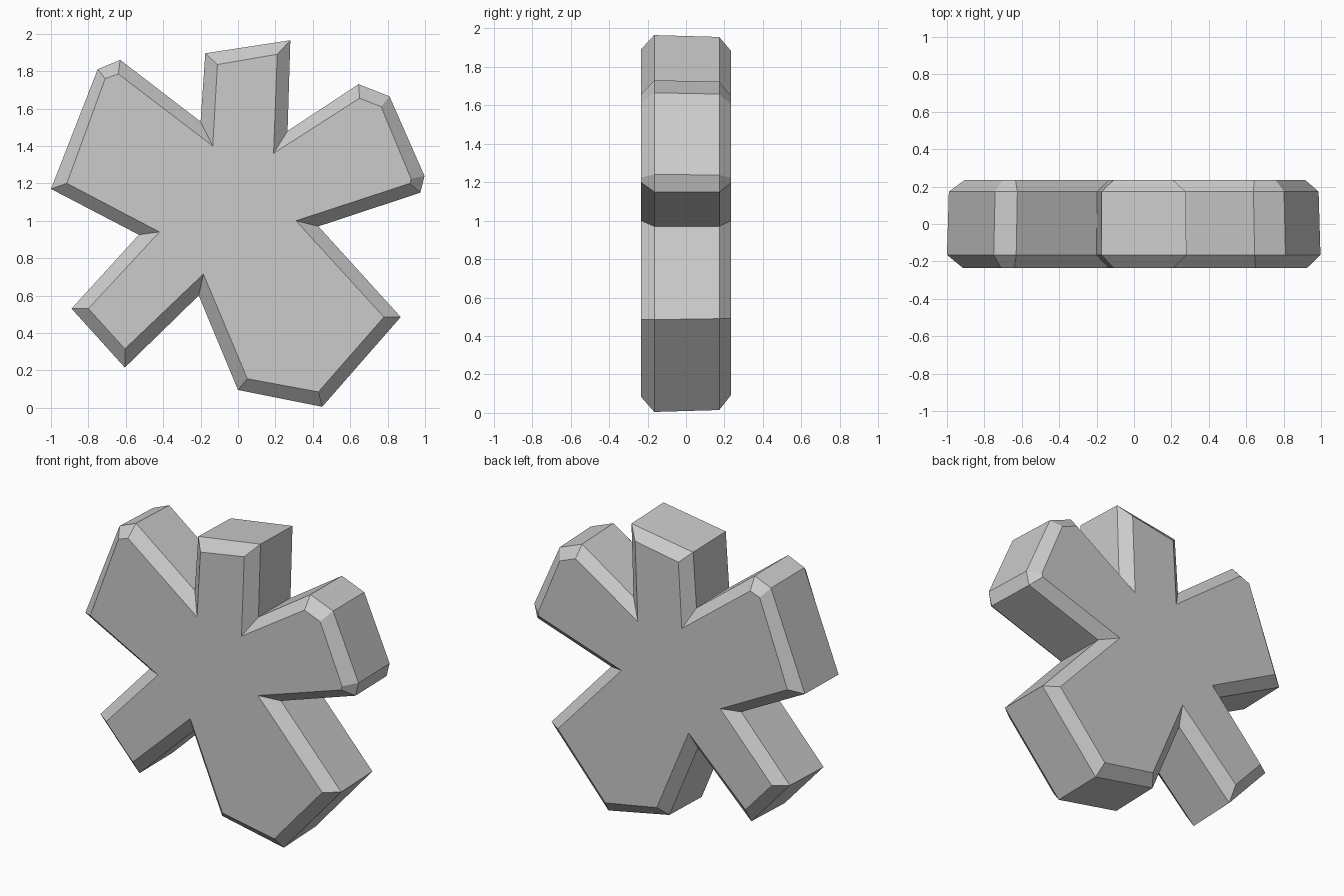
import bpy
import bmesh

cube = bpy.data.objects.get("Cube")
if cube:
    bpy.data.objects.remove(cube)

# Silhouette corners (x, z): rim, and the matching corners of the flat faces
RIM = [(-.75, 1.81), (-.63, 1.86), (-.2, 1.53), (-.175, 1.895), (.28, 1.965),
       (.265, 1.48), (.645, 1.73), (.81, 1.665), (.997, 1.24), (.975, 1.15),
       (.43, .97), (.87, .485), (.45, .005), (0, .095), (-.21, .6),
       (-.605, .215), (-.89, .53), (-.53, .925), (-1, 1.17)]
FACE = [(-.71, 1.76), (-.64, 1.785), (-.135, 1.4), (-.11, 1.835), (.21, 1.89),
        (.19, 1.36), (.65, 1.655), (.765, 1.61), (.925, 1.225), (.92, 1.2),
        (.31, 1), (.78, .485), (.43, .085), (.05, .155), (-.185, .715),
        (-.605, .315), (-.8, .53), (-.42, .94), (-.915, 1.2)]

# Plain grey material
grey = bpy.data.materials.new("light_grey")
grey.use_nodes = True
colour = (0.6, 0.6, 0.6, 1)
grey.diffuse_color = colour
grey.node_tree.nodes["Principled BSDF"].inputs["Base Color"].default_value = colour

bm = bmesh.new()


def ring(points, y, scale=1):
    """One closed loop of corners at depth y, scaled about the middle."""
    return [bm.verts.new((x * scale, y, 1 + (z - 1) * scale)) for x, z in points]


# Front face, front rim, back rim, back face (the back tapers slightly)
rings = [ring(FACE, -.235), ring(RIM, -.165),
         ring(RIM, .173, .99), ring(FACE, .235, .99)]
n = len(RIM)
for a, b in zip(rings, rings[1:]):
    for i in range(n):
        j = (i + 1) % n
        bm.faces.new((a[i], a[j], b[j], b[i]))
bm.faces.new(rings[0])
bm.faces.new(rings[-1])
bmesh.ops.recalc_face_normals(bm, faces=bm.faces)

mesh = bpy.data.meshes.new("bevelled_splat")
bm.to_mesh(mesh)
bm.free()
mesh.materials.append(grey)
splat = bpy.data.objects.new("bevelled_splat", mesh)
bpy.context.collection.objects.link(splat)
